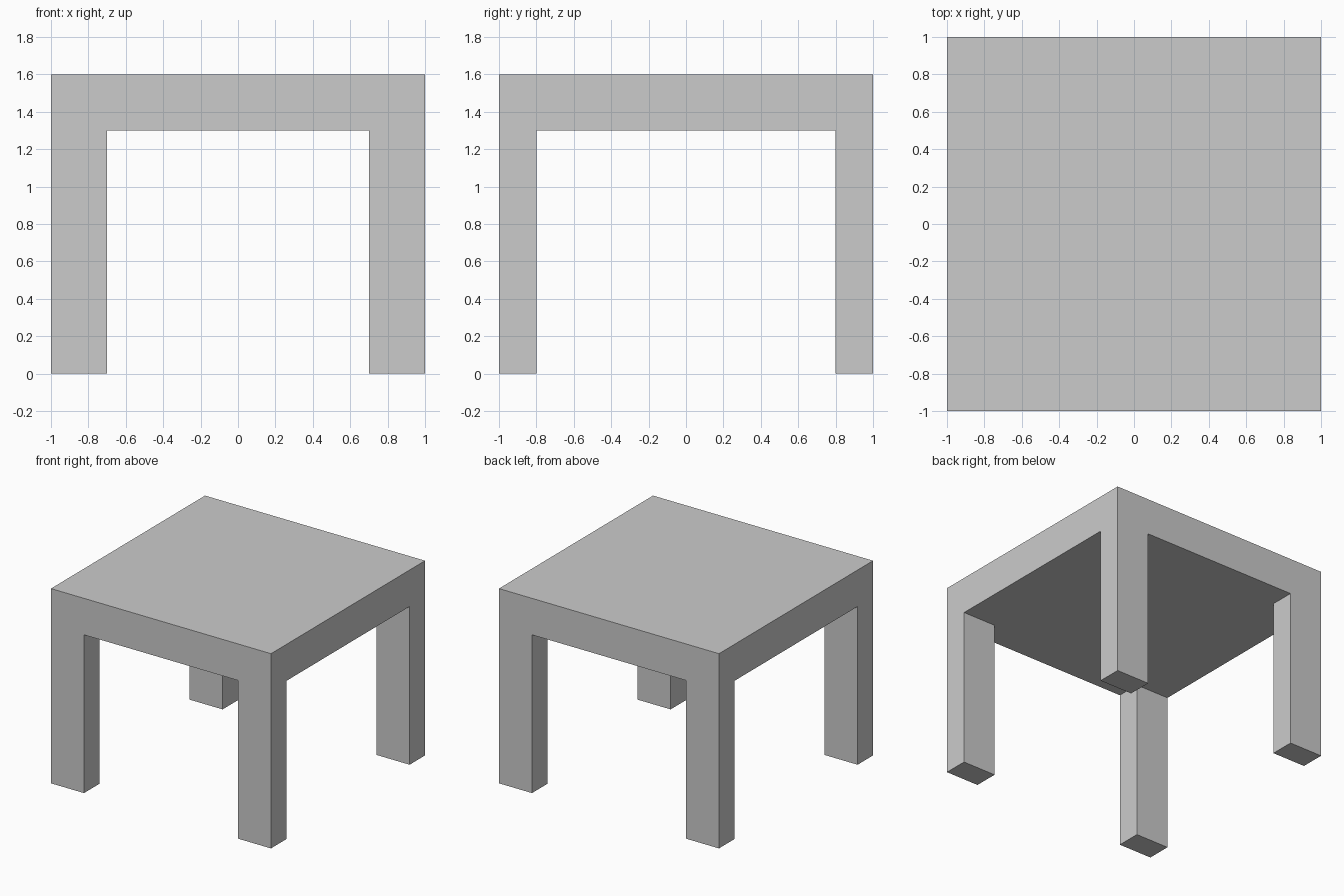
import bpy, bmesh
from mathutils import Matrix, Vector

if "Cube" in bpy.data.objects:
    bpy.data.objects.remove(bpy.data.objects["Cube"])

TOP_Z, UNDER_Z = 1.6, 1.3
LEG_X, LEG_Y = 0.3, 0.2

bm = bmesh.new()

# Thick table top slab
bmesh.ops.create_cube(bm, size=1, matrix=Matrix.Translation((0, 0, (TOP_Z + UNDER_Z) / 2))
                      @ Matrix.Diagonal((2, 2, TOP_Z - UNDER_Z, 1)))

# Cut lines that mark out the leg footprints at the corners
for axis, width in ((Vector((1, 0, 0)), LEG_X), (Vector((0, 1, 0)), LEG_Y)):
    for side in (-1, 1):
        bmesh.ops.bisect_plane(bm, geom=bm.verts[:] + bm.edges[:] + bm.faces[:],
                               plane_co=axis * side * (1 - width), plane_no=axis)

# Legs pulled down from the four underside corners
bm.normal_update()
corners = []
for f in bm.faces:
    c = f.calc_center_median()
    if f.normal.z < -0.9 and abs(c.x) > 1 - LEG_X and abs(c.y) > 1 - LEG_Y:
        corners.append(f)
feet = bmesh.ops.extrude_discrete_faces(bm, faces=corners)["faces"]
bmesh.ops.translate(bm, vec=(0, 0, -UNDER_Z), verts=[v for f in feet for v in f.verts])

# Merge coplanar faces so each side is one clean flat surface
bmesh.ops.dissolve_limit(bm, angle_limit=0.01, verts=bm.verts[:], edges=bm.edges[:])
bmesh.ops.recalc_face_normals(bm, faces=bm.faces[:])

mesh = bpy.data.meshes.new("table")
bm.to_mesh(mesh)
bm.free()
bpy.context.collection.objects.link(bpy.data.objects.new("table", mesh))
